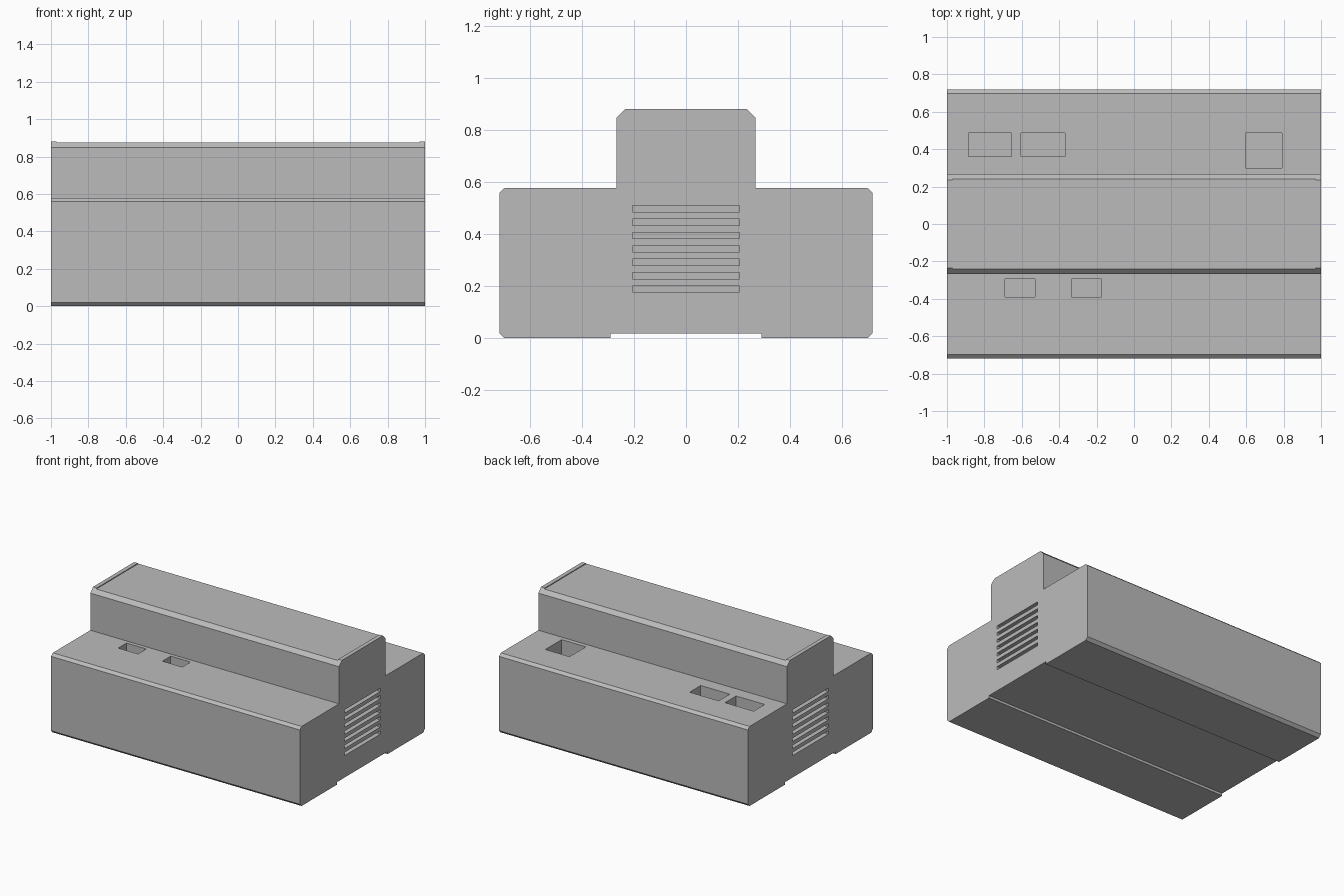
import bpy
import bmesh
from mathutils import Matrix, Vector

cube = bpy.data.objects.get("Cube")
if cube:
    bpy.data.objects.remove(cube, do_unlink=True)

grey = bpy.data.materials.new("light grey plastic")
grey.use_nodes = True
colour = (0.5, 0.5, 0.5, 1)
grey.diffuse_color = colour
grey.node_tree.nodes["Principled BSDF"].inputs["Base Color"].default_value = colour


def make_object(name, bm):
    bmesh.ops.recalc_face_normals(bm, faces=bm.faces)
    mesh = bpy.data.meshes.new(name)
    bm.to_mesh(mesh)
    bm.free()
    mesh.materials.append(grey)
    obj = bpy.data.objects.new(name, mesh)
    bpy.context.collection.objects.link(obj)
    return obj


def add_box(bm, x0, x1, y0, y1, z0, z1):
    low, high = Vector((x0, y0, z0)), Vector((x1, y1, z1))
    size = Matrix.Diagonal((high - low).to_4d())
    size[3][3] = 1
    bmesh.ops.create_cube(bm, size=1, matrix=Matrix.Translation((low + high) / 2) @ size)


# Housing: stepped, chamfered half profile mirrored and extruded along x
half = [(0.29, 0.018), (0.29, 0), (0.698, 0), (0.718, 0.02), (0.718, 0.56),
        (0.698, 0.578), (0.268, 0.578), (0.268, 0.848), (0.235, 0.881)]
outline = half + [(-y, z) for y, z in reversed(half)]
bm = bmesh.new()
face = bm.faces.new([bm.verts.new((-1, y, z)) for y, z in outline])
extruded = bmesh.ops.extrude_face_region(bm, geom=[face])["geom"]
bmesh.ops.translate(bm, vec=(2, 0, 0),
                    verts=[v for v in extruded if isinstance(v, bmesh.types.BMVert)])
housing = make_object("housing", bm)

cut = bmesh.new()

# Shallow panel recess between the two end lips on top
add_box(cut, -0.97, 0.97, -0.4, 0.4, 0.875, 1)

# Connector pockets in the front and back shoulders
pockets = [(-0.69, -0.53, -0.39, -0.295), (-0.335, -0.175, -0.39, -0.295),
           (-0.885, -0.655, 0.36, 0.487), (-0.605, -0.37, 0.36, 0.487),
           (0.595, 0.79, 0.3, 0.487)]
for pocket in pockets:
    add_box(cut, *pocket, 0.4, 0.7)

# Vent slots in both ends
for side in (-1, 1):
    for i in range(7):
        z = 0.177 + i * 0.0515
        x0, x1 = sorted((side * 0.95, side * 1.1))
        add_box(cut, x0, x1, -0.206, 0.206, z, z + 0.024)

cutter = make_object("cutter", cut)
cutter.hide_render = True

boolean = housing.modifiers.new("openings", 'BOOLEAN')
boolean.operation = 'DIFFERENCE'
boolean.solver = 'EXACT'
boolean.object = cutter
bpy.context.view_layer.objects.active = housing
bpy.ops.object.modifier_apply(modifier=boolean.name)
bpy.data.objects.remove(cutter, do_unlink=True)
